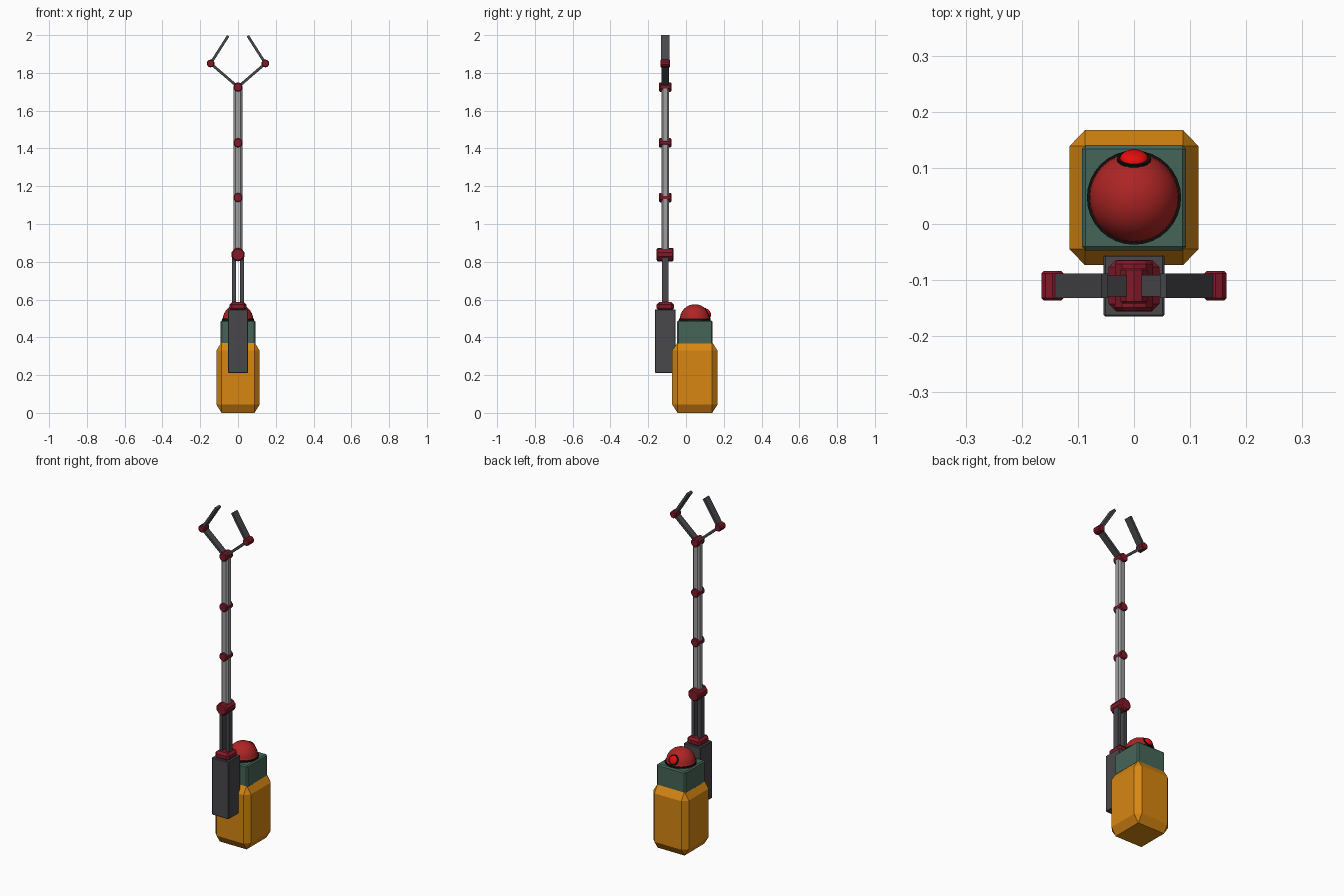
import bpy, bmesh, math
from mathutils import Vector, Matrix

cube = bpy.data.objects.get("Cube")
if cube:
    bpy.data.objects.remove(cube, do_unlink=True)


def material(name, r, g, b):
    m = bpy.data.materials.new(name)
    m.use_nodes = True
    m.diffuse_color = (r, g, b, 1)
    m.node_tree.nodes["Principled BSDF"].inputs["Base Color"].default_value = (r, g, b, 1)
    return m


ORANGE = material("orange", 0.68, 0.24, 0.006)
GREEN = material("dark green", 0.062, 0.13, 0.095)
CHARCOAL = material("charcoal", 0.065, 0.065, 0.072)
GREY = material("grey", 0.34, 0.34, 0.34)
MAROON = material("maroon", 0.22, 0.01, 0.022)
RED = material("dome red", 0.42, 0.018, 0.018)
BRIGHT = material("bright red", 0.9, 0.004, 0.004)
BLACK = material("black", 0.005, 0.005, 0.005)


def finish(bm, name, mat, matrix, smooth=False):
    bm.transform(matrix)
    bmesh.ops.recalc_face_normals(bm, faces=bm.faces)
    mesh = bpy.data.meshes.new(name)
    for f in bm.faces:
        f.smooth = smooth
    bm.to_mesh(mesh)
    bm.free()
    mesh.materials.append(mat)
    ob = bpy.data.objects.new(name, mesh)
    bpy.context.collection.objects.link(ob)
    return ob


def chamfer(bm, width, edges):
    bmesh.ops.bevel(bm, geom=list(edges), offset=width, segments=1,
                    affect='EDGES', profile=0.5)


def box(name, mat, centre, size, width=0.0, proportional=False, upright_only=False, rot=None):
    """Box with chamfered edges; proportional chamfers stretch with the box."""
    bm = bmesh.new()
    bmesh.ops.create_cube(bm, size=1)
    scale = Matrix.Diagonal((*size, 1))
    if not proportional:
        bm.transform(scale)
        scale = Matrix.Identity(4)
    if width:
        edges = [e for e in bm.edges if not upright_only
                 or abs(e.verts[0].co.z - e.verts[1].co.z) > 0.001]
        chamfer(bm, width, edges)
    return finish(bm, name, mat, Matrix.Translation(centre) @ (rot or Matrix.Identity(4)) @ scale)


def cylinder(name, mat, centre, axis, radius, length, sides=10, width=0.0):
    bm = bmesh.new()
    bmesh.ops.create_cone(bm, cap_ends=True, segments=sides, radius1=radius,
                          radius2=radius, depth=length)
    if width:
        chamfer(bm, width, [e for e in bm.edges
                            if abs(e.verts[0].co.z - e.verts[1].co.z) < 0.0001])
    rot = Vector(axis).to_track_quat('Z', 'Y').to_matrix().to_4x4()
    return finish(bm, name, mat, Matrix.Translation(centre) @ rot)


def ball(name, mat, centre, axis, radius, flatten=1.0, half=False):
    bm = bmesh.new()
    bmesh.ops.create_uvsphere(bm, u_segments=32, v_segments=16, radius=radius)
    if half:
        bmesh.ops.bisect_plane(bm, geom=bm.verts[:] + bm.edges[:] + bm.faces[:],
                               plane_co=(0, 0, 0), plane_no=(0, 0, 1), clear_inner=True)
    rot = Vector(axis).to_track_quat('Z', 'Y').to_matrix().to_4x4()
    return finish(bm, name, mat, Matrix.Translation(centre) @ rot
                  @ Matrix.Diagonal((1, 1, flatten, 1)), smooth=True)


BODY_Y, ARM_Y = 0.047, -0.11

# Body and neck
box("body", ORANGE, (0, BODY_Y, 0.187), (0.23, 0.241, 0.374), 0.12, proportional=True)
box("neck", GREEN, (0, BODY_Y, 0.425), (0.186, 0.188, 0.13), 0.007)

# Domed head with an eye on the back
head = Vector((0, BODY_Y, 0.495))
look = Vector((0, 0.9, 0.43)).normalized()
cylinder("head_ring", BLACK, (0, BODY_Y, 0.491), (0, 0, 1), 0.084, 0.016, 32)
ball("head_dome", RED, head, (0, 0, 1), 0.08, half=True)
cylinder("eye_rim", BLACK, head + look * 0.07, look, 0.03, 0.016, 24)
ball("eye", BRIGHT, head + look * 0.077, look, 0.025, 0.55)

# Arm housing, collar and twin rods
box("arm_housing", CHARCOAL, (0, ARM_Y, 0.38), (0.108, 0.11, 0.336), 0.003)
box("collar", MAROON, (0, ARM_Y, 0.563), (0.09, 0.092, 0.046), 0.013)
for side, label in ((1, "left"), (-1, "right")):
    box("rod_" + label, CHARCOAL, (side * 0.021, ARM_Y, 0.705), (0.02, 0.034, 0.26))

# Arm segments between round joints
cylinder("lower_joint", MAROON, (0, ARM_Y, 0.838), (0, 1, 0), 0.036, 0.09, 10, 0.006)
joints = (0.838, 1.14, 1.43, 1.725)
for i, (low, high) in enumerate(zip(joints, joints[1:]), 1):
    box(f"arm_segment_{i}", GREY, (0, ARM_Y, (low + high) / 2),
        (0.046, 0.042, high - low), 0.01, upright_only=True)
    cylinder(f"arm_joint_{i}", MAROON, (0, ARM_Y, high), (0, 1, 0), 0.025, 0.064, 10, 0.004)


# Gripper: two bent fingers of flat plates
def plate(name, start, end, depth):
    a, b = Vector(start), Vector(end)
    rot = Matrix.Rotation(math.atan2(b.x - a.x, b.z - a.z), 4, 'Y')
    box(name, CHARCOAL, (a + b) / 2, (0.014, depth, (b - a).length), rot=rot)


for side, label in ((1, "left"), (-1, "right")):
    elbow = (side * 0.145, ARM_Y, 1.85)
    plate("finger_base_" + label, (0, ARM_Y, 1.725), elbow, 0.038)
    plate("finger_tip_" + label, elbow, (side * 0.052, ARM_Y, 1.996), 0.043)
    cylinder("finger_joint_" + label, MAROON, elbow, (0, 1, 0), 0.021, 0.052, 10, 0.004)
